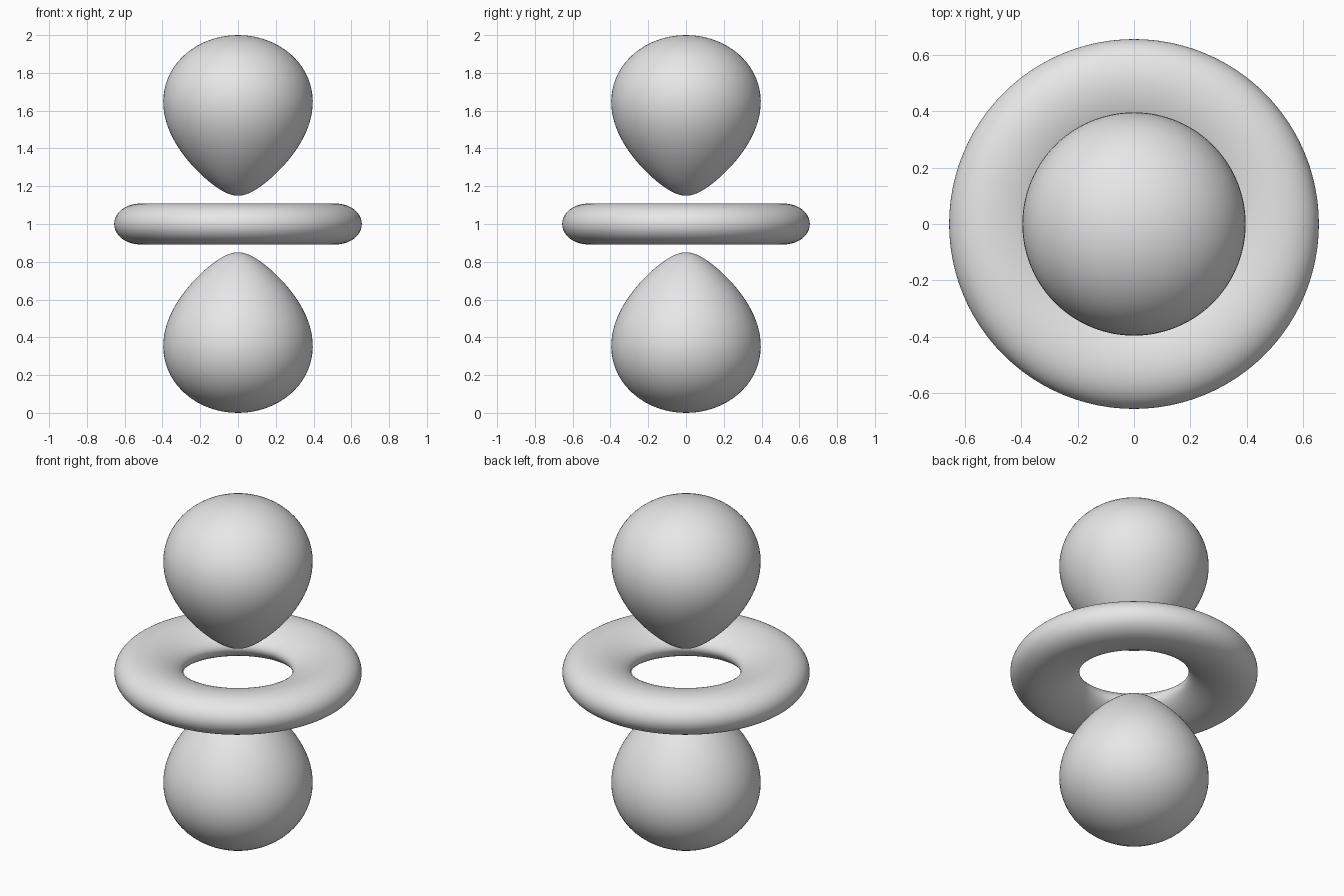
import bpy
import bmesh
from math import cos, exp, log, pi, sqrt
from mathutils import Vector

cube = bpy.data.objects.get("Cube")
if cube:
    bpy.data.objects.remove(cube, do_unlink=True)

CENTRE = Vector((0, 0, 1))
NEAR, FAR = 0.15, 1.0                       # lobe tip and lobe end, from the centre
DECAY = 2 * log(FAR / NEAR) / (FAR - NEAR)
LEVEL = FAR ** 2 * exp(-DECAY * FAR)
STEPS, SIDES = 48, 96

grey = bpy.data.materials.new("plain_grey")
grey.use_nodes = True
grey.diffuse_color = (0.8, 0.8, 0.8, 1)
grey.node_tree.nodes["Principled BSDF"].inputs["Base Color"].default_value = grey.diffuse_color


def ratio(s):
    return LEVEL * exp(DECAY * s) / s ** 2


def crossing(inside, outside):
    """Distance along the ring plane where the ring surface starts or ends."""
    for _ in range(50):
        mid = (inside + outside) / 2
        if 2 * ratio(mid) < 2 * RING_LIMIT:
            inside = mid
        else:
            outside = mid
    return inside


RING_LIMIT = 1.0


def profile(start, end, sign, side):
    """Half section in the xz plane: sign +1 for a lobe, -1 for the ring."""
    points = []
    for i in range(STEPS + 1):
        s = (start + end) / 2 - (end - start) / 2 * cos(pi * i / STEPS)
        u = ratio(s) * (2 if sign > 0 else 1)
        c2 = min(1, max(0, (1 + sign * u) / 3))
        points.append(CENTRE + Vector((s * sqrt(1 - c2), 0, side * s * sqrt(c2))))
    return points


def revolve(name, points, closed=False):
    """Spin a half section round the z axis into a smooth solid."""
    bm = bmesh.new()
    verts = [bm.verts.new(p) for p in points]
    edges = [bm.edges.new(pair) for pair in zip(verts, verts[1:])]
    if closed:
        edges.append(bm.edges.new((verts[-1], verts[0])))
    bmesh.ops.spin(bm, geom=verts + edges, cent=(0, 0, 0), axis=(0, 0, 1),
                   angle=2 * pi, steps=SIDES, use_duplicate=False)
    bmesh.ops.remove_doubles(bm, verts=bm.verts, dist=1e-5)
    bmesh.ops.recalc_face_normals(bm, faces=bm.faces)
    for face in bm.faces:
        face.smooth = True
    mesh = bpy.data.meshes.new(name)
    bm.to_mesh(mesh)
    bm.free()
    mesh.materials.append(grey)
    bpy.context.collection.objects.link(bpy.data.objects.new(name, mesh))


# Teardrop lobes, tips toward the centre
revolve("upper_lobe", profile(NEAR, FAR, 1, 1))
revolve("lower_lobe", profile(NEAR, FAR, 1, -1))

# Flattened ring around the middle; the lobe tips need twice the ring's ratio
LEVEL *= 2
peak = 2 / DECAY
inner, outer = crossing(peak, NEAR), crossing(peak, FAR)
top = profile(inner, outer, -1, 1)
bottom = profile(inner, outer, -1, -1)
revolve("ring", top + bottom[-2:0:-1], closed=True)
